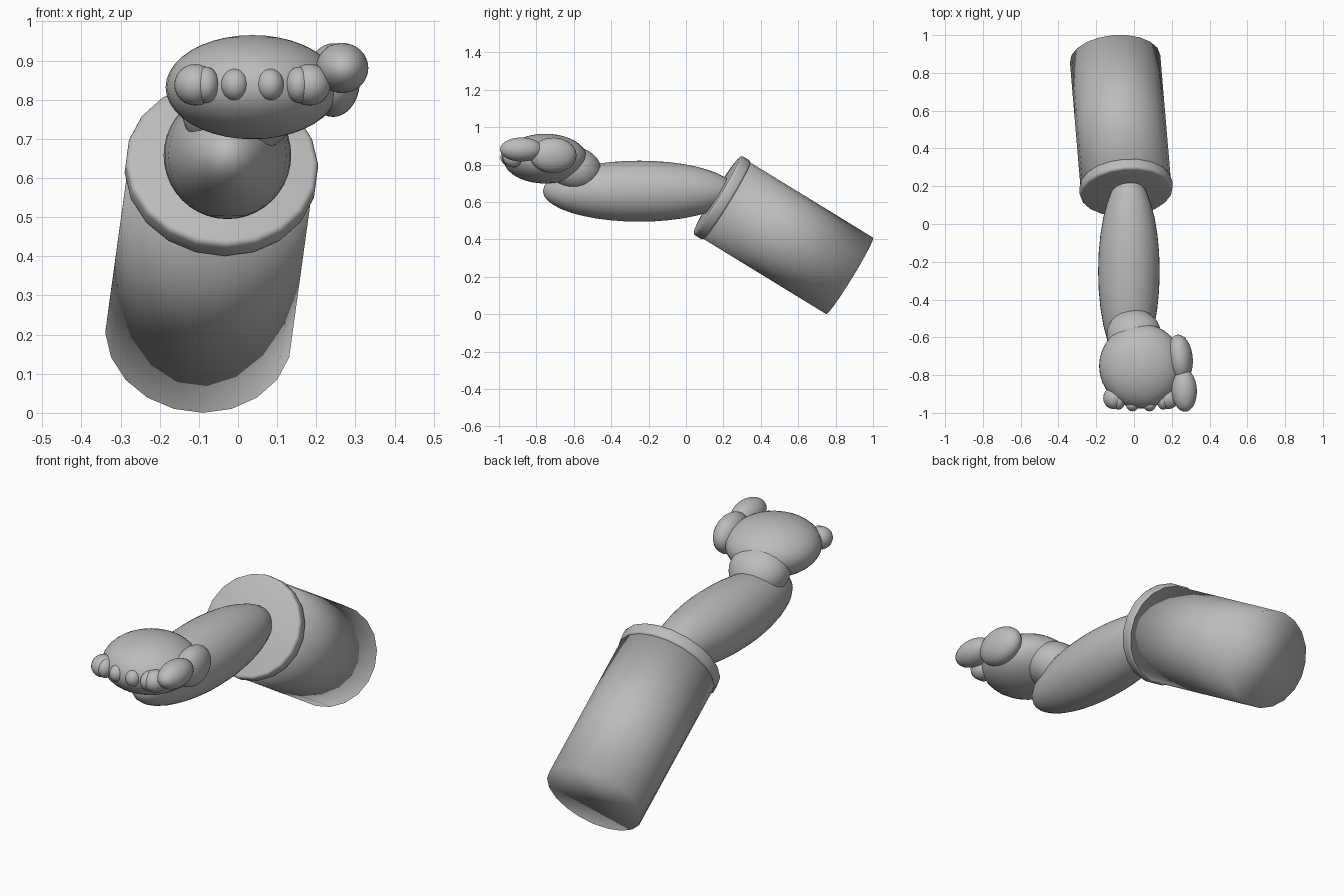
import bpy
from mathutils import Vector, Matrix

if "Cube" in bpy.data.objects:
    bpy.data.objects.remove(bpy.data.objects["Cube"])

grey = bpy.data.materials.new("plain_grey")
grey.diffuse_color = (0.5, 0.5, 0.5, 1)
grey.use_nodes = True
grey.node_tree.nodes["Principled BSDF"].inputs["Base Color"].default_value = grey.diffuse_color


def finish(name):
    ob = bpy.context.object
    ob.name = name
    ob.data.materials.append(grey)
    bpy.ops.object.shade_smooth()
    return ob


def ellipsoid(name, centre, radii, tilt=(0, 0, 0), segs=32, rings=20):
    bpy.ops.mesh.primitive_uv_sphere_add(segments=segs, ring_count=rings, radius=1,
                                         location=centre, rotation=tilt)
    ob = finish(name)
    ob.data.transform(Matrix.Diagonal((*radii, 1)))
    return ob


def tube(name, start, end, radius):
    axis = end - start
    bpy.ops.mesh.primitive_cylinder_add(vertices=20, radius=radius, depth=axis.length,
                                        location=(start + end) / 2)
    ob = finish(name)
    ob.rotation_euler = axis.to_track_quat('Z', 'Y').to_euler()
    return ob


# Sleeve slanting down and back, with a rounded cuff at its front
front = Vector((-0.04, 0.165, 0.64))
back = Vector((-0.10, 0.875, 0.205))
direction = (back - front).normalized()
tube("sleeve", front + direction * 0.04, back, 0.24)
cuff = tube("cuff", front, front + direction * 0.065, 0.247)
bevel = cuff.modifiers.new("rounding", 'BEVEL')
bevel.width = 0.015
bevel.segments = 3
bevel.limit_method = 'ANGLE'

# Forearm, wrist and palm
ellipsoid("forearm", (-0.027, -0.25, 0.658), (0.163, 0.515, 0.163))
ellipsoid("wrist", (0.0, -0.59, 0.775), (0.145, 0.142, 0.118), (-0.3, 0, 0))
palm_x = 0.037
ellipsoid("palm", (palm_x, -0.752, 0.832), (0.222, 0.225, 0.133))

# Curled fingers, mirrored about the middle of the palm
fingers = [
    ("inner_finger", 0.045, -0.952, (0.036, 0.040, 0.041)),
    ("middle_finger", 0.118, -0.935, (0.034, 0.048, 0.046)),
    ("outer_finger", 0.146, -0.922, (0.054, 0.058, 0.053)),
]
for name, offset, y, radii in fingers:
    for side, sign in (("left", -1), ("right", 1)):
        ellipsoid(f"{name}_{side}", (palm_x + sign * offset, y, 0.838), radii,
                  segs=20, rings=12)

# Thumb base and tip
ellipsoid("thumb_base", (0.243, -0.71, 0.85), (0.068, 0.125, 0.094), (0, 0, 0.1))
ellipsoid("thumb_tip", (0.266, -0.88, 0.881), (0.067, 0.114, 0.064), (0, 0, 0.05))
